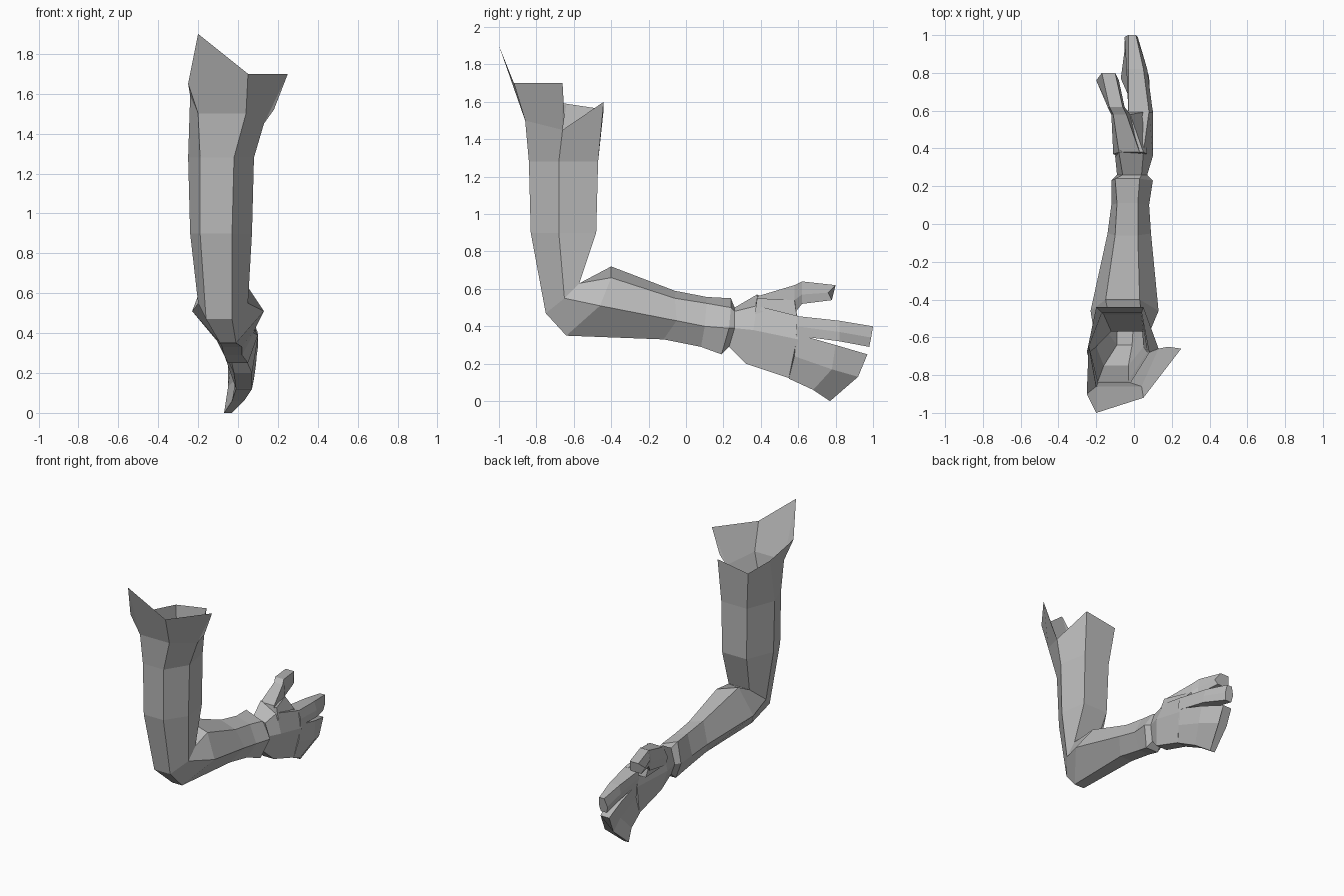
import bpy
import bmesh

default_cube = bpy.data.objects.get("Cube")
if default_cube:
    bpy.data.objects.remove(default_cube, do_unlink=True)

# One plain grey for everything
grey = bpy.data.materials.new("plain_grey")
grey.use_nodes = True
grey_colour = (0.5, 0.5, 0.5, 1)
grey.diffuse_color = grey_colour
grey.node_tree.nodes["Principled BSDF"].inputs["Base Color"].default_value = grey_colour


def finish(name, mesh_data):
    """Turn a bmesh into a flat shaded object with outward normals."""
    bmesh.ops.recalc_face_normals(mesh_data, faces=mesh_data.faces[:])
    mesh = bpy.data.meshes.new(name)
    mesh_data.to_mesh(mesh)
    mesh_data.free()
    mesh.materials.append(grey)
    part = bpy.data.objects.new(name, mesh)
    bpy.context.collection.objects.link(part)
    return part


def section(outer, middle, inner, tilt=0):
    """Six sided section from three rows, each (right x, left x, y, z).
    Tilt raises the right end and lowers the left end of the inner row."""
    def point(row, side, lift=0):
        return (row[side], row[2], row[3] + lift)
    return [point(outer, 0), point(outer, 1), point(middle, 1),
            point(inner, 1, -tilt), point(inner, 0, tilt), point(middle, 0)]


def loft(name, sections, cap_start=False, cap_end=False):
    """Skin neighbouring sections with quads."""
    bm = bmesh.new()
    rings = [[bm.verts.new(p) for p in ring] for ring in sections]
    for low, high in zip(rings, rings[1:]):
        for i in range(len(low)):
            j = (i + 1) % len(low)
            bm.faces.new((low[i], low[j], high[j], high[i]))
    if cap_start:
        bm.faces.new(rings[0][::-1])
    if cap_end:
        bm.faces.new(rings[-1])
    return finish(name, bm)


# Sections shared by neighbouring parts
shoulder = section((-.2, .04, -.86, 1.5), (-.24, .13, -.65, 1.52),
                   (-.2, .05, -.44, 1.58), tilt=-.02)
shoulder[2] = (.13, -.66, 1.45)
shoulder[5] = (-.24, -.64, 1.59)
elbow = section((-.16, -.03, -.75, .47), (-.2, .05, -.65, .55), (-.12, .05, -.57, .63))
wrist = section((-.04, .03, .23, .29), (-.09, .07, .26, .39), (-.06, .04, .26, .49), .01)

# Upper arm, open at the shoulder
loft("upper_arm", [
    shoulder,
    section((-.19, -.02, -.84, 1.28), (-.25, .08, -.68, 1.28), (-.17, .04, -.47, 1.28)),
    section((-.19, -.03, -.83, .9), (-.24, .07, -.68, .9), (-.16, .04, -.48, .9)),
    elbow,
])

# Forearm, tapering to a cuff at the wrist
loft("forearm", [
    elbow,
    section((-.09, -.01, -.64, .35), (-.23, .13, -.46, .51), (-.15, .03, -.4, .69), .03),
    section((-.08, .02, -.12, .33), (-.14, .09, -.05, .43), (-.1, .02, -.06, .57), .02),
    section((-.07, .02, .08, .29), (-.12, .08, .1, .4), (-.09, .02, .11, .54), .017),
    section((-.05, .05, .19, .25), (-.12, .1, .23, .39), (-.1, .03, .24, .525), .025),
    wrist,
])

# Palm
loft("palm", [
    wrist,
    section((-.02, .07, .32, .2), (-.1, .1, .36, .38), (-.08, .05, .38, .54), .03),
    section((-.01, .07, .56, .12), (-.02, .1, .6, .33), (-.03, .08, .6, .455)),
], cap_end=True)

# Thumb
loft("thumb", [
    section((-.09, .01, .36, .42), (-.11, .04, .37, .49), (-.08, .03, .38, .56)),
    section((-.11, -.03, .58, .47), (-.12, -.02, .58, .54), (-.11, -.04, .58, .62)),
    section((-.13, -.05, .62, .52), (-.14, -.05, .62, .57), (-.13, -.06, .62, .64)),
    section((-.18, -.09, .78, .54), (-.2, -.08, .76, .58), (-.17, -.1, .8, .62)),
], cap_start=True, cap_end=True)

# Web joining thumb and index finger
loft("thumb_web", [
    section((-.08, .06, .37, .42), (-.09, .07, .37, .48), (-.08, .05, .38, .55)),
    section((-.09, .07, .6, .42), (-.1, .04, .59, .47), (-.1, -.02, .58, .54)),
], cap_start=True, cap_end=True)

# Index finger
loft("index_finger", [
    section((-.02, .1, .59, .35), (-.03, .1, .59, .4), (-.03, .08, .59, .455)),
    section((-.03, .07, .82, .32), (-.04, .07, .82, .37), (-.03, .05, .82, .43)),
    section((-.04, .01, .98, .29), (-.05, .02, .99, .34), (-.03, .01, 1, .4)),
], cap_start=True, cap_end=True)

# Remaining fingers held together
loft("joined_fingers", [
    section((-.01, .07, .55, .12), (0, .09, .58, .24), (-.02, .1, .59, .36)),
    section((-.03, .03, .68, .06), (-.01, .08, .78, .17), (-.03, .07, .8, .3)),
    section((-.07, -.03, .77, 0), (-.05, .02, .92, .13), (-.05, .02, .97, .25)),
], cap_start=True, cap_end=True)

# Ragged collar flaring out of the shoulder opening
collar = bmesh.new()
front_right, front_left, left, _, _, right = [collar.verts.new(p) for p in shoulder]
peak, dip, side_peak, side_low, back_low = [collar.verts.new(p) for p in (
    (-.2, -1, 1.9), (.05, -.92, 1.7), (.25, -.66, 1.7),
    (.18, -.65, 1.52), (-.25, -.9, 1.65))]
for corners in ((front_right, front_left, dip, peak),
                (front_left, left, side_peak, dip),
                (left, side_low, side_peak),
                (front_right, peak, back_low),
                (right, front_right, back_low)):
    collar.faces.new(corners)
finish("shoulder_collar", collar)
